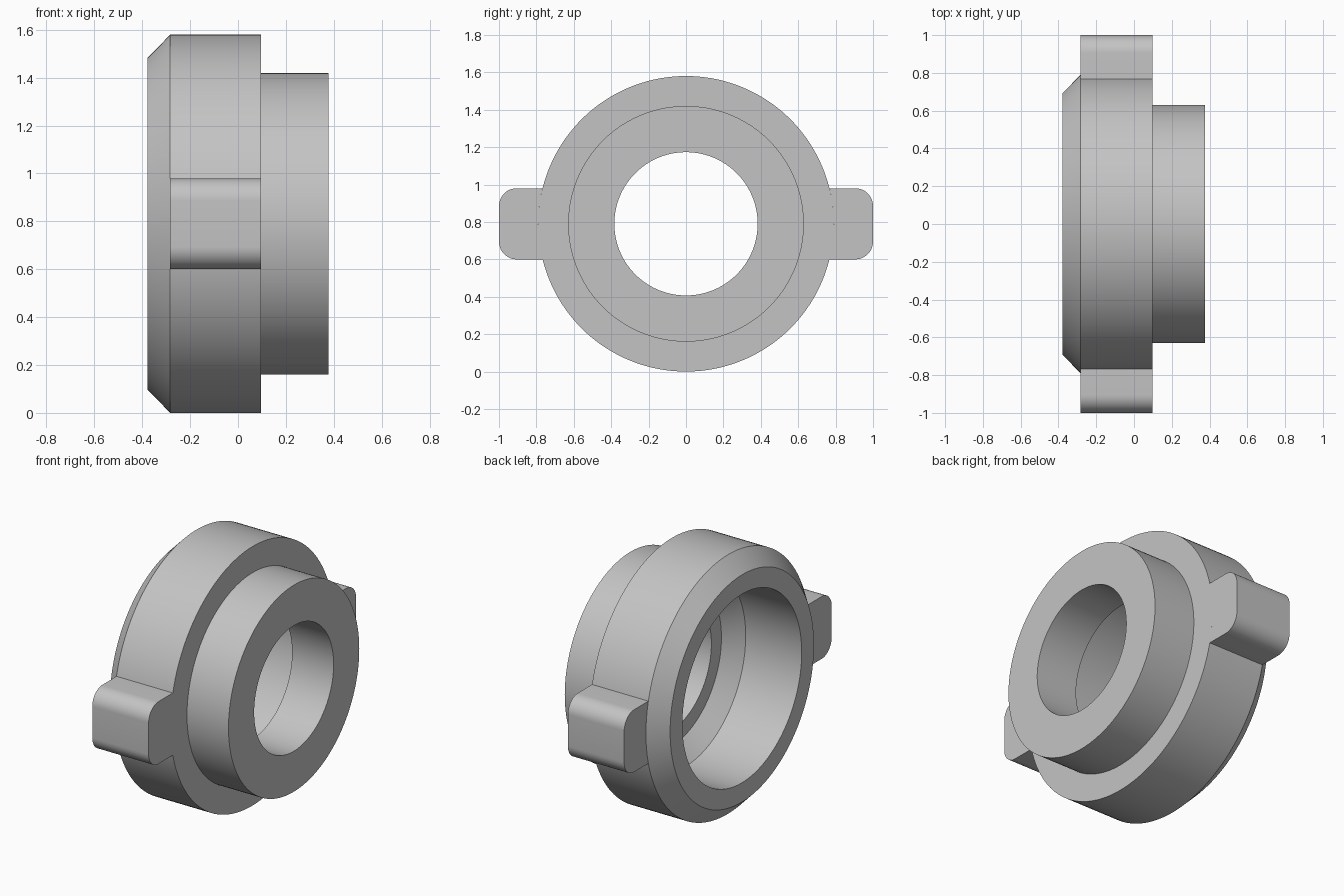
import bpy
import bmesh
import math

cube = bpy.data.objects.get("Cube")
if cube:
    bpy.data.objects.remove(cube, do_unlink=True)

R = 0.79                      # outer radius, also the axis height
BACK, FRONT = -0.283, 0.097   # extent of the widest band along x
SEGMENTS = 144

grey = bpy.data.materials.new("plain grey")
grey.use_nodes = True
colour = (0.55, 0.55, 0.55, 1)
grey.diffuse_color = colour
grey.node_tree.nodes["Principled BSDF"].inputs["Base Color"].default_value = colour


def finish(name, bm):
    bmesh.ops.recalc_face_normals(bm, faces=bm.faces)
    mesh = bpy.data.meshes.new(name)
    bm.to_mesh(mesh)
    bm.free()
    mesh.materials.append(grey)
    obj = bpy.data.objects.new(name, mesh)
    obj.location.z = R
    bpy.context.collection.objects.link(obj)
    bpy.ops.object.select_all(action="DESELECT")
    obj.select_set(True)
    bpy.context.view_layer.objects.active = obj
    bpy.ops.object.shade_smooth_by_angle(angle=math.radians(30))
    return obj


def lathe_x(name, profile):
    """Spin a closed (x, radius) profile around the x axis."""
    bm = bmesh.new()
    rings = []
    for i in range(SEGMENTS):
        a = math.tau * i / SEGMENTS
        rings.append([bm.verts.new((x, r * math.cos(a), r * math.sin(a)))
                      for x, r in profile])
    n = len(profile)
    for i in range(SEGMENTS):
        a, b = rings[i], rings[(i + 1) % SEGMENTS]
        for j in range(n):
            k = (j + 1) % n
            bm.faces.new((a[j], a[k], b[k], b[j]))
    return finish(name, bm)


def lug(name, side):
    """Rounded tab whose root follows the curve of the body."""
    half, tip, corner = 0.19, 1.0, 0.095
    outline = []
    for sign, start in ((-1, -90), (1, 0)):
        for i in range(13):
            a = math.radians(start + 90 * i / 12)
            outline.append((tip - corner + corner * math.cos(a),
                            sign * (half - corner) + corner * math.sin(a)))
    root = math.asin(half / R)
    for i in range(13):
        a = root * (1 - i / 6)
        outline.append((R * math.cos(a), R * math.sin(a)))
    bm = bmesh.new()
    base = bm.faces.new([bm.verts.new((BACK, side * y, z)) for y, z in outline])
    top = bmesh.ops.extrude_face_region(bm, geom=[base])["geom"]
    moved = [v for v in top if isinstance(v, bmesh.types.BMVert)]
    bmesh.ops.translate(bm, verts=moved, vec=(FRONT - BACK, 0, 0))
    return finish(name, bm)


# Stepped collar: outer chamfer, wide band, neck, through hole, deep socket
lathe_x("collar_body", [
    (-0.378, 0.575), (-0.378, 0.693), (BACK, R), (FRONT, R),
    (FRONT, 0.63), (0.377, 0.63), (0.377, 0.383),
    (FRONT, 0.383), (FRONT, 0.48), (0.0, 0.575),
])

# Gripping lugs
lug("back_lug", 1)
lug("front_lug", -1)
